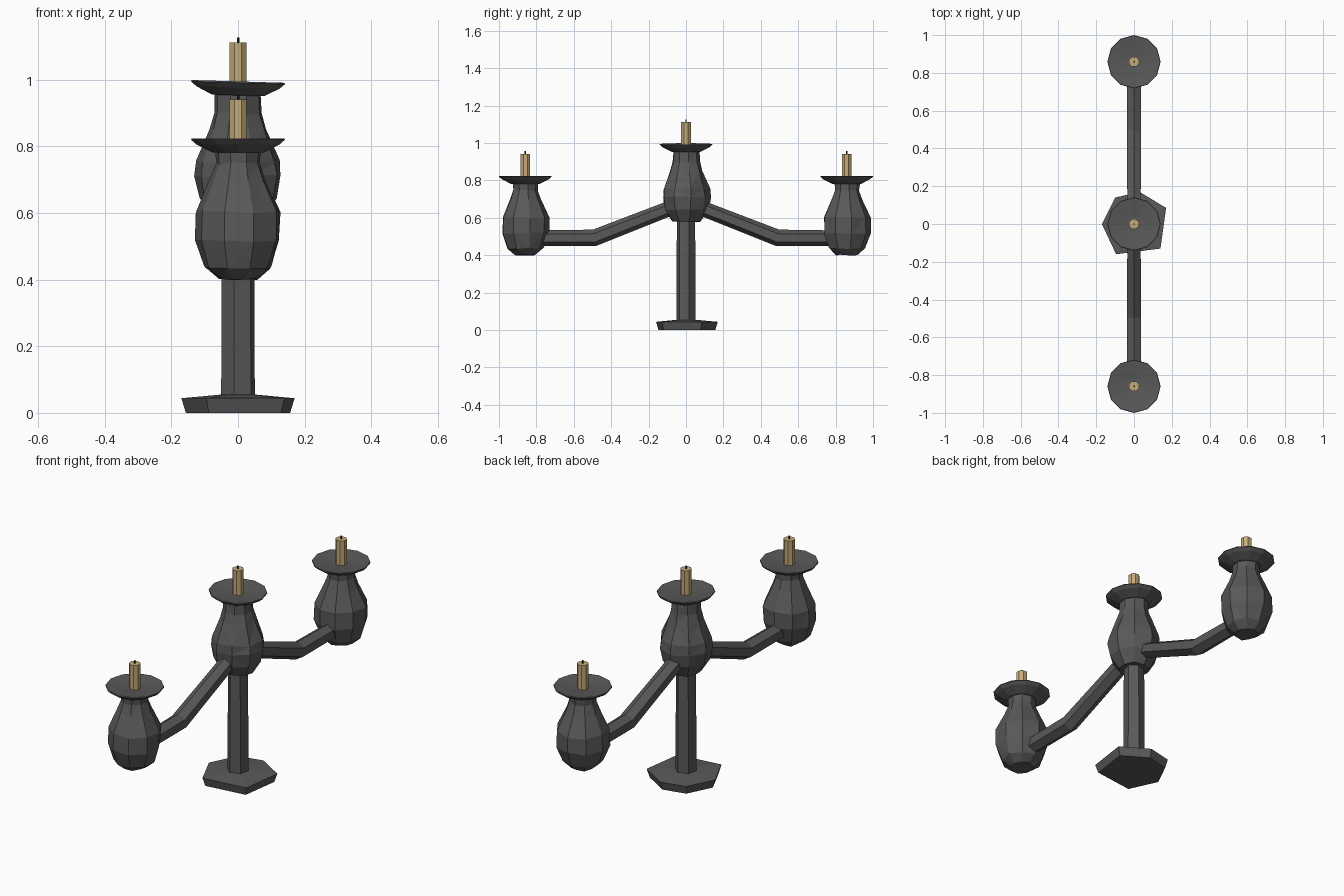
import bpy, bmesh, math, random
from mathutils import Vector

if "Cube" in bpy.data.objects:
    bpy.data.objects.remove(bpy.data.objects["Cube"])

random.seed(4)


def material(name, rgb):
    m = bpy.data.materials.new(name)
    m.diffuse_color = (*rgb, 1)
    m.use_nodes = True
    m.node_tree.nodes["Principled BSDF"].inputs["Base Color"].default_value = m.diffuse_color
    return m


IRON = material("dark_iron", (0.1, 0.1, 0.1))
WAX = material("tan_wax", (0.56, 0.41, 0.19))
CHAR = material("black_wick", (0.01, 0.01, 0.01))


def loft(name, rings, mat):
    """Skin a list of equal-length point rings and cap both ends."""
    bm = bmesh.new()
    vs = [[bm.verts.new(p) for p in ring] for ring in rings]
    n = len(vs[0])
    for a, b in zip(vs, vs[1:]):
        for i in range(n):
            j = (i + 1) % n
            bm.faces.new((a[i], a[j], b[j], b[i]))
    bm.faces.new(vs[0][::-1])
    bm.faces.new(vs[-1])
    bmesh.ops.recalc_face_normals(bm, faces=bm.faces)
    bmesh.ops.triangulate(bm, faces=[f for f in bm.faces if len(f.verts) == 4])
    me = bpy.data.meshes.new(name)
    bm.to_mesh(me)
    bm.free()
    me.materials.append(mat)
    ob = bpy.data.objects.new(name, me)
    bpy.context.collection.objects.link(ob)
    return ob


def turned(name, profile, sides, mat, y=0, z=0, jitter=0, phase=0):
    """Low-poly turned shape from (radius, height) pairs."""
    rings = []
    for r, h in profile:
        ring = []
        for i in range(sides):
            a = 2 * math.pi * i / sides + phase
            q = r * (1 + random.uniform(-jitter, jitter))
            ring.append((q * math.cos(a), y + q * math.sin(a),
                         z + h + random.uniform(-jitter, jitter) * 0.15))
        rings.append(ring)
    return loft(name, rings, mat)


# Irregular six-sided foot, slightly undercut
foot = [(-0.17, 0), (-0.095, -0.16), (0.14, -0.13),
        (0.17, 0.085), (0.03, 0.17), (-0.1, 0.14)]
loft("foot", [[(x * s, y * s, h) for x, y in foot]
              for s, h in ((0.92, 0), (1, 0.044), (0.3, 0.055))], IRON)

# Central stem
turned("stem", [(0.053, 0.03), (0.05, 0.62)], 6, IRON, phase=0.3)

# Vase-shaped bulbs; heights are measured from the bulb's bottom
side_bulb = [(0.058, 0), (0.1, 0.035), (0.128, 0.115), (0.129, 0.2),
             (0.085, 0.295), (0.066, 0.345), (0.07, 0.39)]
centre_bulb = [(0.075, 0), (0.118, 0.065), (0.131, 0.13), (0.126, 0.175),
               (0.088, 0.275), (0.074, 0.32), (0.07, 0.38)]
# Drip dish with a shallow hollow, heights relative to its rim
dish = [(0.078, -0.042), (0.125, -0.018), (0.141, -0.004),
        (0.139, 0), (0.04, -0.012)]


def holder(prefix, y, bottom, bulb, rim, tilt=0):
    turned(prefix + "_bulb", bulb, 9, IRON, y, bottom, 0.03, 0.2)
    d = turned(prefix + "_dish", dish, 12, IRON, y, rim)
    for v in d.data.vertices:
        v.co.z -= tilt * v.co.x
    turned(prefix + "_candle", [(0.028, -0.02), (0.028, 0.117)], 8, WAX,
           y, rim, phase=math.pi / 8)
    turned(prefix + "_wick", [(0.004, 0.11), (0.004, 0.132)], 5, CHAR, y, rim)


holder("centre", 0, 0.58, centre_bulb, 0.995, 0.03)
for side, prefix in ((-1, "left"), (1, "right")):
    holder(prefix, side * 0.859, 0.402, side_bulb, 0.824)

    # Bent arm: sections mitred at the elbow, slimmer at the centre
    rings = []
    for y, z, r in ((0.05, 0.665, 0.04), (0.49, 0.493, 0.044), (0.77, 0.491, 0.042)):
        ring = []
        for i in range(6):
            a = math.radians(60 * i + 30)
            lean = 0.18 if y < 0.6 else 0
            h = r * math.sin(a)
            ring.append(Vector((r * math.cos(a), side * (y + lean * h), z + h)))
        rings.append(ring)
    loft(prefix + "_arm", rings, IRON)
